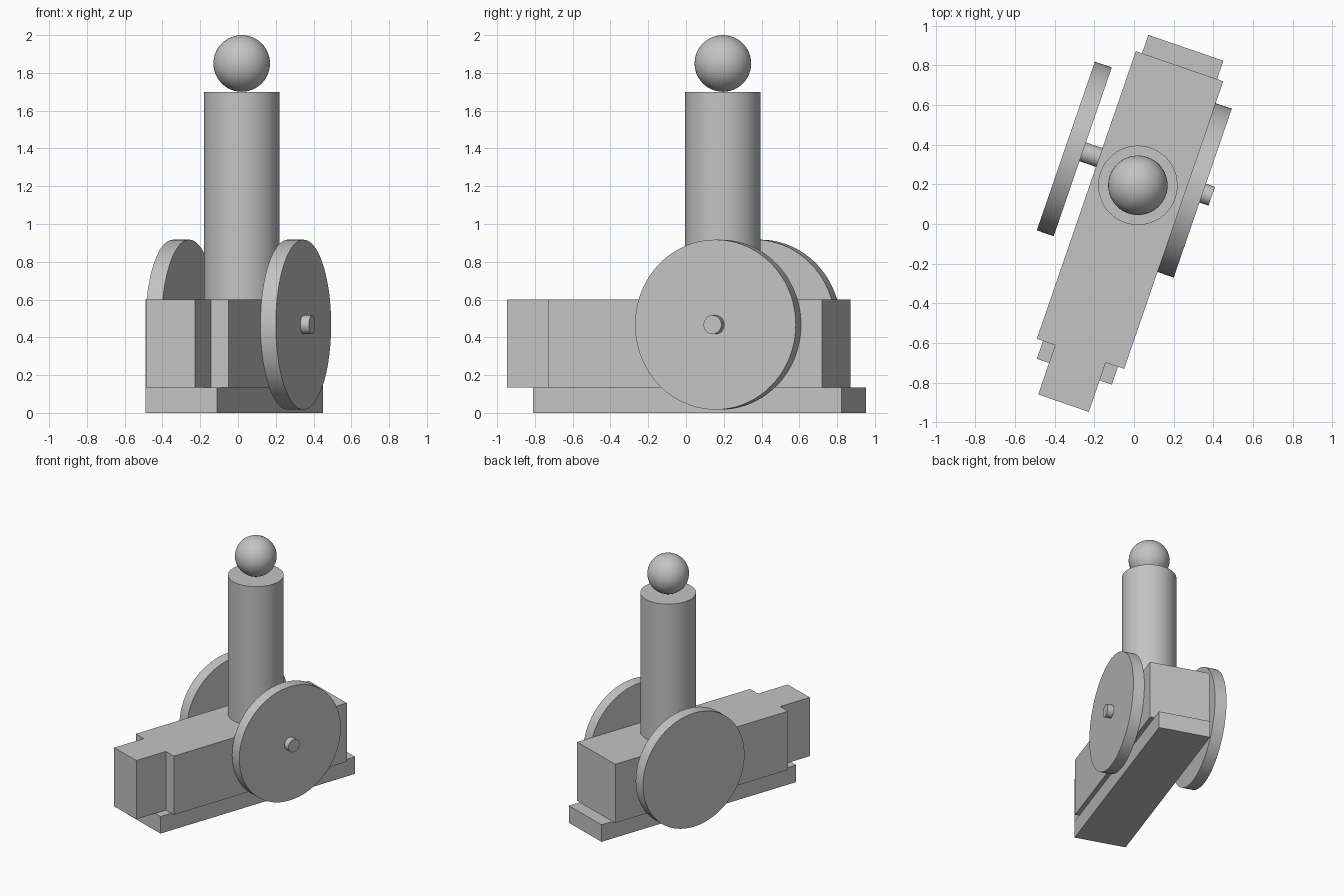
import bpy
import bmesh
import math
from mathutils import Matrix, Vector

cube = bpy.data.objects.get("Cube")
if cube:
    bpy.data.objects.remove(cube, do_unlink=True)

# The whole model is turned about z; parts are laid out in its own axes
TURN = Matrix.Rotation(math.radians(-19), 4, 'Z')
MID = -0.042          # centre line of the hull
AXLE_Y, AXLE_Z = 0.26, 0.467

grey = bpy.data.materials.new("plain grey")
grey.use_nodes = True
colour = (0.55, 0.55, 0.55, 1)
grey.diffuse_color = colour
grey.node_tree.nodes["Principled BSDF"].inputs["Base Color"].default_value = colour


def finish(name, bm, smooth=False):
    bmesh.ops.recalc_face_normals(bm, faces=bm.faces)
    bm.transform(TURN)
    mesh = bpy.data.meshes.new(name)
    bm.to_mesh(mesh)
    bm.free()
    mesh.materials.append(grey)
    obj = bpy.data.objects.new(name, mesh)
    bpy.context.collection.objects.link(obj)
    if smooth:
        bpy.ops.object.select_all(action='DESELECT')
        obj.select_set(True)
        bpy.context.view_layer.objects.active = obj
        bpy.ops.object.shade_smooth_by_angle(angle=math.radians(35))
    return obj


def slab(name, half_outline, z0, z1):
    """Extrude an outline that is symmetric about the centre line."""
    bm = bmesh.new()
    outline = half_outline + [(-x, y) for x, y in reversed(half_outline)]
    face = bm.faces.new([bm.verts.new((MID + x, y, z0)) for x, y in outline])
    top = bmesh.ops.extrude_face_region(bm, geom=[face])["geom"]
    verts = [v for v in top if isinstance(v, bmesh.types.BMVert)]
    bmesh.ops.translate(bm, verts=verts, vec=(0, 0, z1 - z0))
    return finish(name, bm)


def rod(name, start, end, radius, sides=64):
    """Closed cylinder between two points."""
    a, b = Vector(start), Vector(end)
    spin = (b - a).to_track_quat('Z', 'Y').to_matrix().to_4x4()
    bm = bmesh.new()
    bmesh.ops.create_cone(bm, cap_ends=True, segments=sides, radius1=radius,
                          radius2=radius, depth=(b - a).length,
                          matrix=Matrix.Translation((a + b) / 2) @ spin)
    return finish(name, bm, True)


# Base plank and the body with its narrower nose
slab("base", [(0.2, -0.802), (0.2, 0.925)], 0, 0.135)
slab("body", [(0.135, -0.97), (0.135, -0.707), (0.233, -0.707), (0.233, 0.827)],
     0.135, 0.6)

# Wheels: one against the body, the other standing off on the axle
for name, x0, x1 in (("left_wheel", 0.19, 0.277), ("right_wheel", -0.453, -0.363)):
    rod(name, (x0, AXLE_Y, AXLE_Z), (x1, AXLE_Y, AXLE_Z), 0.45, 96)
rod("axle", (-0.42, AXLE_Y, AXLE_Z), (0.325, AXLE_Y, AXLE_Z), 0.05, 32)

# Chimney with a ball resting over it
CX, CY = -0.045, 0.191
rod("chimney", (CX, CY, 0.6), (CX, CY, 1.7), 0.2)
bm = bmesh.new()
bmesh.ops.create_uvsphere(bm, u_segments=48, v_segments=24, radius=0.15,
                          matrix=Matrix.Translation((CX, CY, 1.85)))
finish("ball", bm, True)
